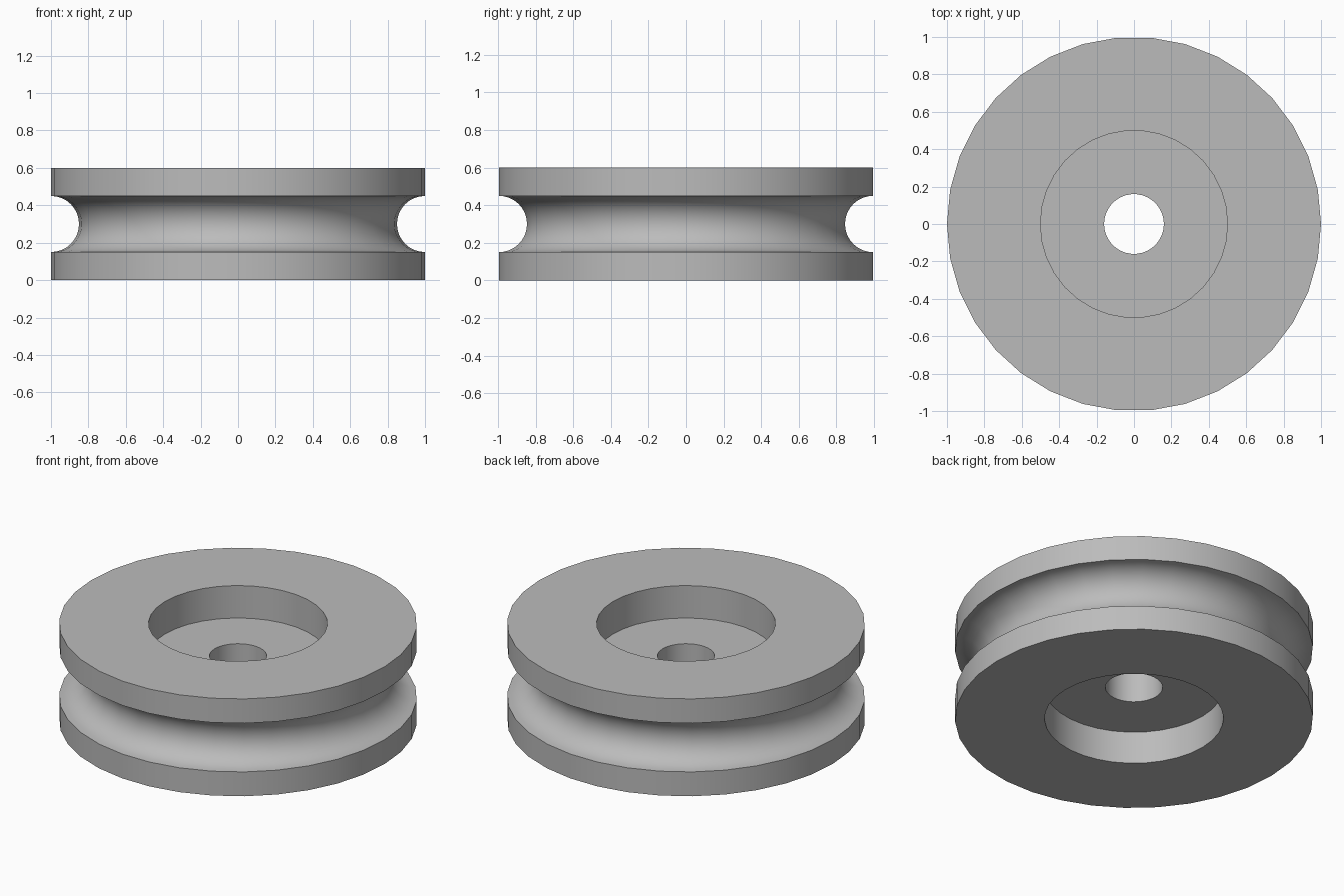
import bpy
import bmesh
from math import sin, cos, pi, radians

cube = bpy.data.objects.get("Cube")
if cube:
    bpy.data.objects.remove(cube, do_unlink=True)

# Plain grey metal
metal = bpy.data.materials.new("grey_metal")
metal.use_nodes = True
grey = (0.5, 0.5, 0.5, 1)
metal.diffuse_color = grey
metal.node_tree.nodes["Principled BSDF"].inputs["Base Color"].default_value = grey

HEIGHT, SIDES = 0.6, 34
RIM, RECESS, BORE = 1.0, 0.5, 0.16
WEB_LOW, WEB_TOP = 0.2, 0.4
GROOVE, STEPS = 0.15, 16

# Closed section: bore, lower recess, rim, round rope groove, upper recess
section = [(BORE, WEB_LOW), (RECESS, WEB_LOW), (RECESS, 0), (RIM, 0)]
for i in range(STEPS + 1):
    a = pi * i / STEPS
    section.append((RIM - GROOVE * sin(a), HEIGHT / 2 - GROOVE * cos(a)))
section += [(RIM, HEIGHT), (RECESS, HEIGHT), (RECESS, WEB_TOP), (BORE, WEB_TOP)]

# Turn the section around the axle
bm = bmesh.new()
rings = []
for s in range(SIDES):
    t = 2 * pi * s / SIDES
    rings.append([bm.verts.new((r * cos(t), r * sin(t), z)) for r, z in section])
count = len(section)
for s in range(SIDES):
    here, after = rings[s], rings[(s + 1) % SIDES]
    for i in range(count):
        j = (i + 1) % count
        bm.faces.new((here[i], after[i], after[j], here[j]))
bmesh.ops.recalc_face_normals(bm, faces=bm.faces)

mesh = bpy.data.meshes.new("pulley_wheel")
bm.to_mesh(mesh)
bm.free()
mesh.materials.append(metal)
wheel = bpy.data.objects.new("pulley_wheel", mesh)
bpy.context.collection.objects.link(wheel)

# Smooth round walls, crisp rims
bpy.ops.object.select_all(action="DESELECT")
wheel.select_set(True)
bpy.context.view_layer.objects.active = wheel
bpy.ops.object.shade_smooth_by_angle(angle=radians(30))
